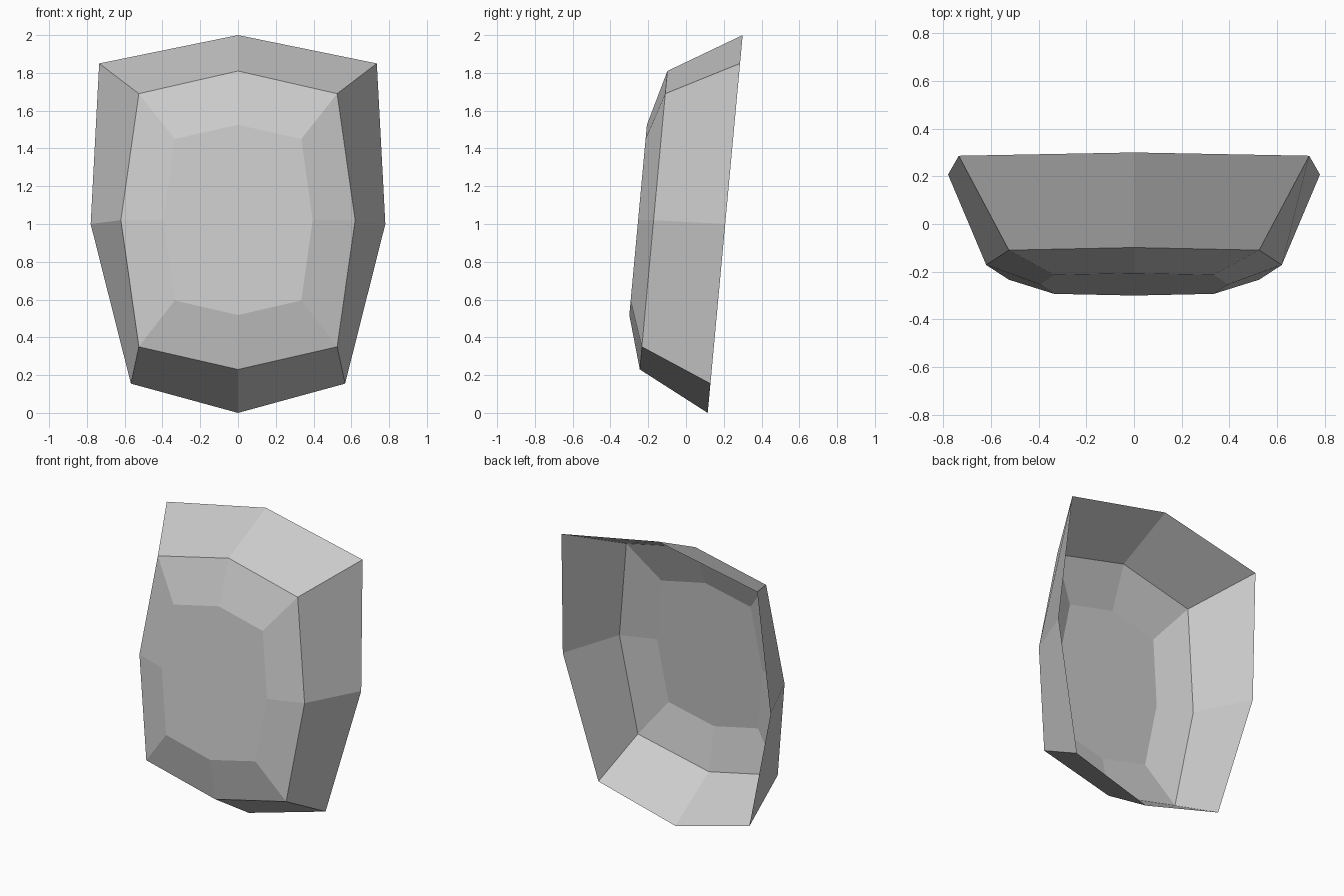
import bpy, bmesh

if "Cube" in bpy.data.objects:
    bpy.data.objects.remove(bpy.data.objects["Cube"])

TILT = 0.0925  # backward lean: y grows with height

# Half outlines (x, z) from top centre round the right side to bottom centre,
# with the y offset of each ring at z = 0
RINGS = [
    (0.115, [(0, 2.0), (0.735, 1.85), (0.78, 1.0), (0.567, 0.155), (0, 0.0)]),       # open back rim
    (-0.266, [(0, 1.81), (0.525, 1.69), (0.62, 1.02), (0.525, 0.35), (0, 0.23)]),    # front edge
    (-0.348, [(0, 1.525), (0.335, 1.45), (0.395, 1.02), (0.335, 0.595), (0, 0.518)]) # bevel edge
]

grey = bpy.data.materials.new("mid_grey")
grey.diffuse_color = (0.6, 0.6, 0.6, 1)
grey.use_nodes = True
grey.node_tree.nodes["Principled BSDF"].inputs["Base Color"].default_value = grey.diffuse_color


def full_ring(bm, offset, half):
    """Mirror a half outline into a closed, tilted ring of vertices."""
    points = half + [(-x, z) for x, z in half[-2:0:-1]]
    return [bm.verts.new((x, offset + TILT * z, z)) for x, z in points]


# Open-backed faceted shell: side wall, bevel and flat front
bm = bmesh.new()
rings = [full_ring(bm, o, h) for o, h in RINGS]
for a, b in zip(rings, rings[1:]):
    for i in range(len(a)):
        j = (i + 1) % len(a)
        bm.faces.new((a[i], a[j], b[j], b[i]))
front = bm.faces.new(rings[-1])
bmesh.ops.recalc_face_normals(bm, faces=bm.faces)
front.normal_update()
if front.normal.y > 0:
    bmesh.ops.reverse_faces(bm, faces=bm.faces)

mesh = bpy.data.meshes.new("shell")
bm.to_mesh(mesh)
bm.free()
mesh.materials.append(grey)
shell = bpy.data.objects.new("faceted_shell", mesh)
bpy.context.collection.objects.link(shell)
